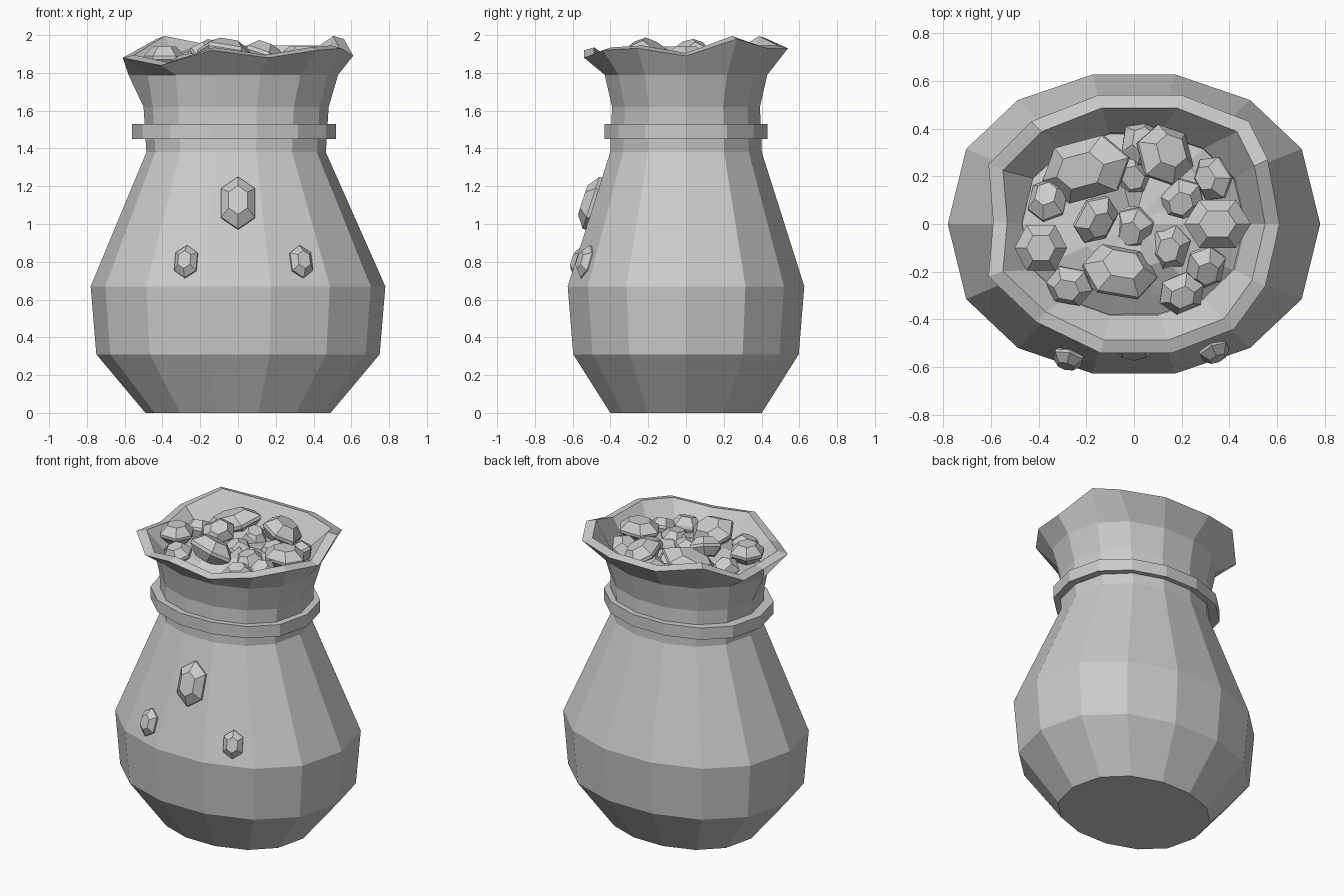
import bpy, bmesh, math, random
from mathutils import Vector, Matrix, Euler

random.seed(4)
old = bpy.data.objects.get("Cube")
if old:
    bpy.data.objects.remove(old, do_unlink=True)

grey = bpy.data.materials.new("plain grey")
grey.use_nodes = True
grey.diffuse_color = (0.6, 0.6, 0.6, 1)
grey.node_tree.nodes["Principled BSDF"].inputs["Base Color"].default_value = (0.6, 0.6, 0.6, 1)

SIDES = 14


def finish(bm, name):
    bmesh.ops.recalc_face_normals(bm, faces=bm.faces)
    mesh = bpy.data.meshes.new(name)
    bm.to_mesh(mesh)
    bm.free()
    mesh.materials.append(grey)
    obj = bpy.data.objects.new(name, mesh)
    bpy.context.collection.objects.link(obj)
    return obj


def oval(rx, ry, z, cx=0.0):
    pts = []
    for k in range(SIDES):
        a = math.tau * k / SIDES
        # slightly squarer than an ellipse across the depth
        s = math.copysign(min(1, abs(math.sin(a)) ** 0.85), math.sin(a))
        pts.append(Vector((cx + rx * math.cos(a), ry * s, z)))
    return pts


def loft(bm, rings, closed=False):
    rows = [[bm.verts.new(p) for p in ring] for ring in rings]
    pairs = list(zip(rows, rows[1:])) + ([(rows[-1], rows[0])] if closed else [])
    for a, b in pairs:
        n = len(a)
        for i in range(n):
            j = (i + 1) % n
            bm.faces.new((a[i], a[j], b[j], b[i]))
    return rows


# Sack: outer profile, ragged flared rim, then the inner wall
rim = [Vector(p) for p in (
    (.61, 0, 1.89), (.56, .27, 1.98), (.48, .43, 1.93), (.2, .54, 1.93), (-.15, .54, 1.93),
    (-.43, .43, 1.98), (-.61, .25, 1.88), (-.59, .01, 1.86), (-.61, -.22, 1.88),
    (-.41, -.41, 1.84), (-.14, -.54, 1.92), (.16, -.54, 1.88), (.42, -.44, 1.92), (.55, -.26, 1.93))]
profile = ((.49, .41, 0, 0), (.75, .61, .31, 0), (.78, .64, .67, 0), (.475, .41, 1.38, -.01),
           (.49, .40, 1.62, -.01), (.53, .44, 1.79, 0))
rings = [oval(*p) for p in profile]
rings[-1][7].x = -.58
lip = [Vector((p.x * .9, p.y * .9, p.z + .015)) for p in rim]
rings += [rim, lip, oval(.47, .39, 1.79), oval(.44, .36, 1.6)]
bm = bmesh.new()
rows = loft(bm, rings)
bm.faces.new(rows[0])
finish(bm, "sack")

# Tie band around the neck
bm = bmesh.new()
loft(bm, [oval(.54, .44, 1.45, -.02), oval(.54, .44, 1.53, -.02),
          oval(.47, .39, 1.53, -.02), oval(.47, .39, 1.45, -.02)], closed=True)
finish(bm, "neck_band")

# Lumpy heap filling the mouth
bm = bmesh.new()
heap = []
for s, z in ((1, 1.76), (.75, 1.81), (.45, 1.85), (.18, 1.86)):
    heap.append([p + Vector((0, 0, random.uniform(-.03, .03))) for p in oval(.48 * s, .41 * s, z)])
rows = loft(bm, heap)
bm.faces.new(rows[-1])
finish(bm, "heap")


def gem(name, loc, size, rot):
    """Six-sided cut stone: table, girdle, table."""
    outline = ((0, 1), (-1, .55), (-1, -.55), (0, -1), (1, -.55), (1, .55))
    w, l, h = size
    rings = [[Vector((x * w * s, y * l * s, z * h)) for x, y in outline]
             for s, z in ((.55, -1), (1, -.15), (1, .15), (.55, 1))]
    bm = bmesh.new()
    rows = loft(bm, rings)
    bm.faces.new(rows[0])
    bm.faces.new(rows[-1])
    turn = Euler([math.radians(a) for a in rot]).to_matrix().to_4x4()
    bmesh.ops.transform(bm, matrix=Matrix.Translation(loc) @ turn, verts=bm.verts)
    finish(bm, name)


# Stones set on the front of the sack
gem("front_gem_middle", (0, -.495, 1.11), (.09, .145, .055), (72, 0, 0))
gem("front_gem_right", (-.275, -.56, .8), (.06, .09, .04), (72, 0, -15))
gem("front_gem_left", (.335, -.53, .8), (.06, .09, .04), (72, 0, 24))

# Large stones on top of the heap
large = (((-.39, -.1, 1.88), (.095, .11, .06), (0, 0, 90)),
         ((.35, 0, 1.88), (.1, .14, .06), (0, 0, 90)),
         ((-.2, .23, 1.87), (.12, .2, .07), (22, 0, -75)),
         ((.13, .29, 1.88), (.11, .13, .07), (-10, 25, 10)),
         ((-.16, .02, 1.9), (.08, .11, .06), (15, 30, -20)),
         ((-.06, -.2, 1.89), (.11, .16, .07), (10, 28, 85)))
for i, spec in enumerate(large):
    gem(f"top_gem_{i + 1}", *spec)

# Small stones half buried between them
spots = ((.2, -.29), (.2, .1), (.15, -.1), (.33, .19), (-.02, .2), (-.27, -.26),
         (0, -.02), (-.36, .1), (.3, -.18), (.03, .34))
for i, (x, y) in enumerate(spots):
    tilt = [random.uniform(-28, 28), random.uniform(-28, 28), random.uniform(0, 180)]
    gem(f"buried_gem_{i + 1}", (x, y, 1.83), (.075, .1, .06), tilt)
